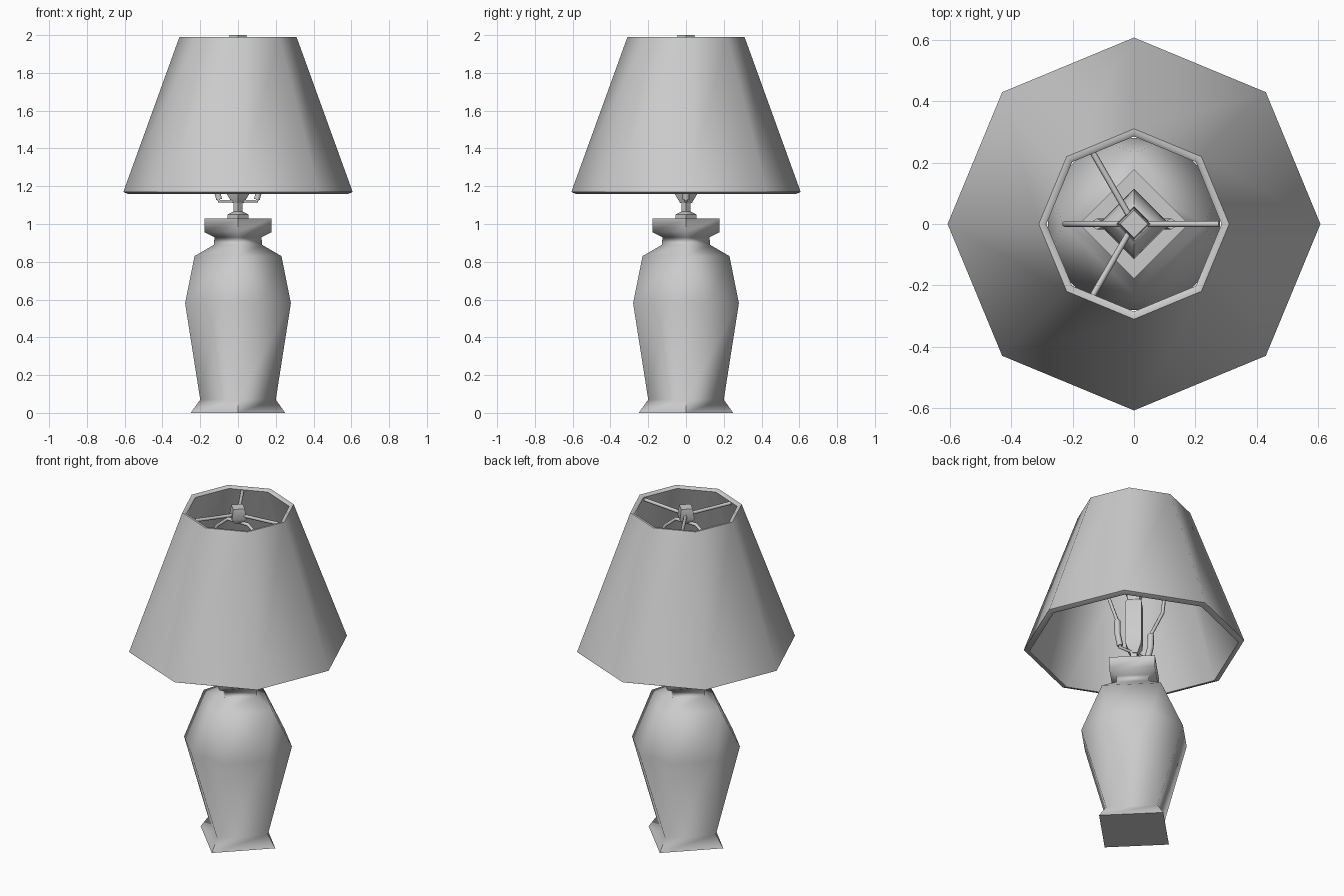
import bpy, bmesh
from math import pi, cos, sin, radians

if "Cube" in bpy.data.objects:
    bpy.data.objects.remove(bpy.data.objects["Cube"])


def finish(name, bm, angle):
    bmesh.ops.remove_doubles(bm, verts=bm.verts, dist=1e-5)
    bmesh.ops.recalc_face_normals(bm, faces=bm.faces)
    me = bpy.data.meshes.new(name)
    bm.to_mesh(me)
    bm.free()
    me.polygons.foreach_set("use_smooth", [True] * len(me.polygons))
    me.set_sharp_from_angle(angle=radians(angle))
    ob = bpy.data.objects.new(name, me)
    bpy.context.collection.objects.link(ob)
    return ob


def loft(name, rings, angle=50, closed=False):
    """Bridge rings of equal point count; cap the ends, or join last to first."""
    bm = bmesh.new()
    vs = [[bm.verts.new(p) for p in r] for r in rings]
    n = len(vs[0])
    pairs = list(zip(vs, vs[1:])) + ([(vs[-1], vs[0])] if closed else [])
    for a, b in pairs:
        for i in range(n):
            j = (i + 1) % n
            bm.faces.new((a[i], a[j], b[j], b[i]))
    if not closed:
        bm.faces.new(vs[0][::-1])
        bm.faces.new(vs[-1])
    return finish(name, bm, angle)


def ring(r, z, n):
    return [(r * cos(2 * pi * i / n), r * sin(2 * pi * i / n), z) for i in range(n)]


def split_ring(r, z, spread):
    """Four corners, each split sideways by the spread angle (0 = plain diamond)."""
    R = r / cos(spread)
    return [(R * cos(k * pi / 2 + s * spread), R * sin(k * pi / 2 + s * spread), z)
            for k in range(4) for s in (-1, 1)]


def lathe(name, profile, n=4, angle=50, closed=False):
    return loft(name, [ring(r, z, n) for r, z in profile], angle, closed)


def rod(name, pts, radius, cyclic=False):
    cu = bpy.data.curves.new(name, 'CURVE')
    cu.dimensions = '3D'
    cu.bevel_depth = radius
    cu.bevel_resolution = 1
    cu.use_fill_caps = True
    sp = cu.splines.new('POLY')
    sp.points.add(len(pts) - 1)
    for p, co in zip(sp.points, pts):
        p.co = (*co, 1)
    sp.use_cyclic_u = cyclic
    ob = bpy.data.objects.new(name, cu)
    bpy.context.collection.objects.link(ob)
    return ob


# Vase body: square foot and neck, eight-sided at the belly
oct_a = pi / 8
body = [(0.25, 0, 0), (0.20, 0.07, 0), (0.28, 0.58, oct_a), (0.23, 0.83, 0),
        (0.127, 0.89, 0), (0.125, 0.93, 0), (0.178, 0.957, 0), (0.178, 1.028, 0)]
loft("vase_body", [split_ring(r, z, s) for r, z, s in body], 75)

# Stem, socket and bulb
lathe("stem", [(0.055, 1.028), (0.055, 1.05), (0.025, 1.065), (0.025, 1.11)])
lathe("socket", [(0.03, 1.11), (0.06, 1.16), (0.065, 1.2), (0.065, 1.42), (0.05, 1.44)])
lathe("bulb", [(0.045, 1.44), (0.06, 1.5), (0.115, 1.6), (0.1, 1.68), (0.04, 1.73)])

# Harp wire around the bulb, with thicker sleeves at its foot
side = [(0.10, 1.12), (0.118, 1.2), (0.12, 1.28), (0.205, 1.45),
        (0.225, 1.62), (0.14, 1.85), (0.067, 1.91)]
rod("harp", [(x, 0, z) for x, z in side] + [(-x, 0, z) for x, z in side[::-1]], 0.01, True)
for s, tag in ((1, "right"), (-1, "left")):
    rod("harp_sleeve_" + tag, [(s * 0.10, 0, 1.13), (s * 0.118, 0, 1.2), (s * 0.12, 0, 1.28)], 0.018)

# Shade: thin eight-sided shell with a small inner lip
lathe("shade", [(0.607, 1.17), (0.31, 1.99), (0.297, 1.99), (0.285, 1.98),
                (0.575, 1.16), (0.585, 1.16)], 8, 50, True)

# Spokes and finial
for k in range(3):
    a = k * 2 * pi / 3
    rod(f"spoke_{k + 1}", [(0.02 * cos(a), 0.02 * sin(a), 1.955),
                           (0.275 * cos(a), 0.275 * sin(a), 1.97)], 0.01)
lathe("finial", [(0.03, 1.91), (0.058, 1.94), (0.045, 2.0)])
